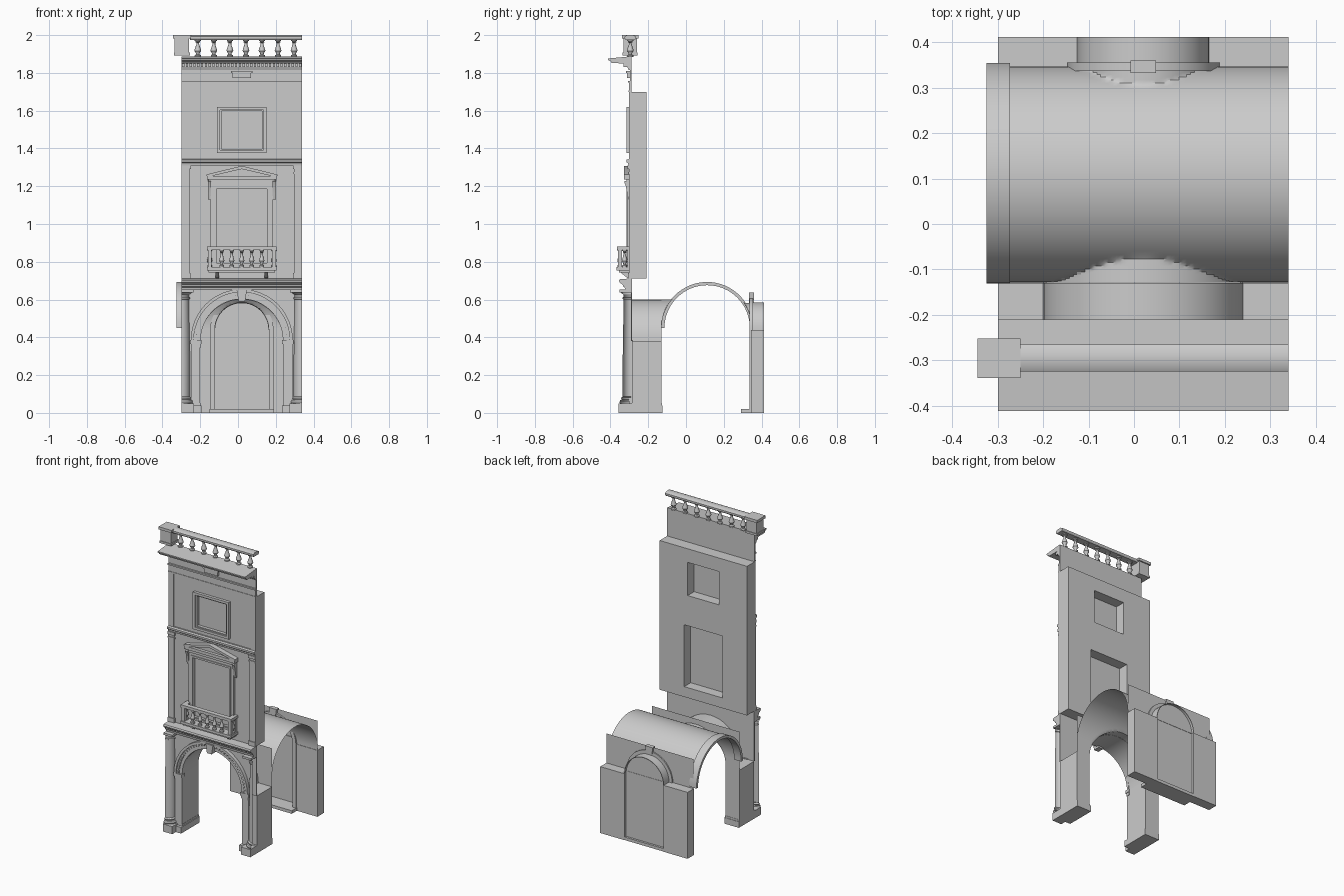
import bpy, bmesh
from math import sin, cos, pi, sqrt, radians
from mathutils import Vector

if "Cube" in bpy.data.objects:
    bpy.data.objects.remove(bpy.data.objects["Cube"])

CX = 0.02            # symmetry line of the facade bay
L, R = -0.30, 0.34   # bay edges


def finish(name, bm):
    bmesh.ops.remove_doubles(bm, verts=bm.verts, dist=1e-5)
    bmesh.ops.recalc_face_normals(bm, faces=bm.faces)
    me = bpy.data.meshes.new(name)
    bm.to_mesh(me)
    bm.free()
    for p in me.polygons:
        p.use_smooth = True
    me.set_sharp_from_angle(angle=radians(30))
    ob = bpy.data.objects.new(name, me)
    bpy.context.collection.objects.link(ob)
    return ob


def add_prism(bm, pts, axis, a, b):
    """Extrude an outline: axis 'y' takes (x,z) points, axis 'x' takes (y,z)."""
    mk = (lambda p, t: (p[0], t, p[1])) if axis == 'y' else (lambda p, t: (t, p[0], p[1]))
    f = bm.faces.new([bm.verts.new(mk(p, a)) for p in pts])
    if a != b:
        g = bmesh.ops.extrude_face_region(bm, geom=[f], use_keep_orig=True)
        d = Vector((0, b - a, 0)) if axis == 'y' else Vector((b - a, 0, 0))
        bmesh.ops.translate(bm, vec=d, verts=[v for v in g['geom'] if isinstance(v, bmesh.types.BMVert)])


def prism(name, pts, axis, a, b):
    bm = bmesh.new()
    add_prism(bm, pts, axis, a, b)
    return finish(name, bm)


def boxes(name, items, mirror=False):
    """Boxes as (x0,x1,y0,y1,z0,z1), optionally repeated across the symmetry line."""
    bm = bmesh.new()
    for x0, x1, y0, y1, z0, z1 in items:
        for p, q in [(x0, x1)] + ([(2 * CX - x1, 2 * CX - x0)] if mirror else []):
            add_prism(bm, [(p, z0), (q, z0), (q, z1), (p, z1)], 'y', y0, y1)
    return finish(name, bm)


def slab(name, xs, zs, holes, y0, y1):
    """Grid wall with some cells left open."""
    bm = bmesh.new()
    for i in range(len(xs) - 1):
        for j in range(len(zs) - 1):
            if (i, j) not in holes:
                bm.faces.new([bm.verts.new((xs[a], y0, zs[b])) for a, b in
                              ((i, j), (i + 1, j), (i + 1, j + 1), (i, j + 1))])
    bmesh.ops.remove_doubles(bm, verts=bm.verts, dist=1e-5)
    g = bmesh.ops.extrude_face_region(bm, geom=bm.faces[:], use_keep_orig=True)
    bmesh.ops.translate(bm, vec=(0, y1 - y0, 0),
                        verts=[v for v in g['geom'] if isinstance(v, bmesh.types.BMVert)])
    return finish(name, bm)


def frame(name, x0, x1, z0, z1, w, y0, y1):
    return slab(name, [x0, x0 + w, x1 - w, x1], [z0, z0 + w, z1 - w, z1], {(1, 1)}, y0, y1)


def arc(c, z, r, n=24, rev=False):
    pts = [(c - r * cos(pi * i / n), z + r * sin(pi * i / n)) for i in range(n + 1)]
    return pts[::-1] if rev else pts


def ring(name, c, z, r0, r1, a, b, axis='y', n=24):
    return prism(name, arc(c, z, r1, n) + arc(c, z, r0, n, True), axis, a, b)


def arch_wall(name, z0, z1, cz, r, y0, y1):
    pts = [(L, z0), (CX - r, z0)] + arc(CX, cz, r) + [(CX + r, z0), (R, z0), (R, z1), (L, z1)]
    if z0 == cz:
        pts = [(L, z0)] + arc(CX, cz, r) + [(R, z0), (R, z1), (L, z1)]
    return prism(name, pts, 'y', y0, y1)


def lathe(name, profile, spots, a0=0.0, a1=2 * pi, n=12):
    bm = bmesh.new()
    for x, y in spots:
        rows = [[bm.verts.new((x + r * cos(a0 + (a1 - a0) * k / n),
                               y + r * sin(a0 + (a1 - a0) * k / n), z)) for k in range(n + 1)]
                for r, z in profile]
        for p, q in zip(rows, rows[1:]):
            for k in range(n):
                bm.faces.new((p[k], p[k + 1], q[k + 1], q[k]))
    return finish(name, bm)


def baluster(z0, h, r):
    prof = [(.9, 0), (.9, .1), (.5, .15), (.55, .22), (1, .36), (.85, .48), (.42, .72),
            (.42, .82), (.75, .86), (.5, .9), (.9, .92), (.9, 1)]
    return [(a * r, z0 + b * h) for a, b in prof]


# --- ground floor: front arch, piers, columns
boxes("front_piers", [(L, -.20, -.285, -.13, .04, .38)], True)
boxes("pier_plinths", [(L, -.193, -.32, -.125, 0, .04), (L, -.198, -.30, -.128, .04, .052),
                       (L, -.232, -.357, -.29, 0, .05)], True)
boxes("pier_jambs", [(-.25, -.20, -.303, -.285, .05, .345)], True)
boxes("imposts", [(-.255, -.194, -.312, -.28, .365, .385),
                  (-.25, -.197, -.307, -.28, .345, .365)], True)
arch_wall("front_arch_wall", .38, .71, .38, .22, -.292, -.285)
arch_wall("vault_front_lunette_wall", .38, .635, .38, .22, -.13, -.13)
bm = bmesh.new()
pts = arc(CX, .38, .22)
for p, q in zip(pts, pts[1:]):
    bm.faces.new([bm.verts.new(v) for v in ((p[0], -.285, p[1]), (q[0], -.285, q[1]),
                                            (q[0], -.13, q[1]), (p[0], -.13, p[1]))])
finish("front_arch_soffit", bm)
ring("archivolt_inner", CX, .385, .218, .238, -.302, -.285)
ring("archivolt_outer", CX, .385, .254, .270, -.316, -.285)
ring("archivolt_middle", CX, .385, .238, .254, -.306, -.285)
bm = bmesh.new()
for i in range(36):                       # beads along the arch
    t = pi * (i + .5) / 36
    c, s = cos(t), sin(t)
    quad = [(CX + r * c - w * s, .385 + r * s + w * c)
            for r, w in ((.240, -.005), (.252, -.005), (.252, .005), (.240, .005))]
    add_prism(bm, quad, 'y', -.312, -.30)
finish("archivolt_beads", bm)
prism("front_keystone", [(.003, .59), (.037, .59), (.047, .65), (-.007, .65)], 'y', -.33, -.285)

col = [(.06, .05), (.062, .058), (.058, .068), (.05, .07), (.054, .08), (.045, .086), (.045, .3),
       (.040, .60), (.046, .603), (.046, .61), (.041, .613), (.041, .625), (.055, .637), (.055, .64)]
lathe("left_column", col, [(L, -.29)], -pi / 2, 0)
lathe("right_column", col, [(R, -.29)], pi, 1.5 * pi)
boxes("column_capitals", [(L, -.236, -.352, -.29, .638, .652)], True)
prism("first_floor_cornice", [(-.285, .65), (-.322, .65), (-.325, .665), (-.332, .668), (-.336, .68),
                              (-.352, .69), (-.355, .70), (-.35, .708), (-.285, .712)], 'x', L, R)

# --- vault with front and rear lunettes, and its end rib
def lun(x, cz, r):
    d = r * r - (x - CX) ** 2
    return cz + sqrt(d) if d > 0 else 0

bm = bmesh.new()
NX, NT = 72, 56
rows = []
for i in range(NX + 1):
    x = -.28 + (R + .28) * i / NX
    row = []
    for k in range(NT + 1):
        t = pi * k / NT
        z = .45 + .235 * sin(t)
        z = max(z, lun(x, .38, .22) if t < pi / 2 else lun(x, .44, .143))
        row.append(bm.verts.new((x, .109 - .238 * cos(t), z)))
    rows.append(row)
for p, q in zip(rows, rows[1:]):
    for k in range(NT):
        bm.faces.new((p[k], p[k + 1], q[k + 1], q[k]))
finish("groin_vault", bm)
ring("vault_rib", .112, .45, .226, .243, -.325, -.273, 'x', 32)

# --- rear wall with doorway
boxes("rear_piers", [(L, -.123, .345, .412, 0, .44)], True)
arch_wall("rear_lunette_wall", .44, .635, .44, .143, .348, .348)
ring("rear_arch_soffit", CX, .44, .141, .145, .348, .412)
ring("rear_archivolt", CX, .44, .143, .168, .337, .356)
boxes("rear_architrave", [(-.148, -.123, .337, .346, .02, .44)], True)
prism("rear_keystone", [(.0, .58), (.04, .58), (.048, .637), (-.008, .637)], 'y', .333, .36)
boxes("door_panel", [(-.123, .163, .392, .396, 0, .44)])
prism("door_tympanum", arc(CX, .44, .143), 'y', .392, .396)
boxes("door_transom", [(-.123, .163, .386, .398, .44, .455)])
boxes("door_step", [(-.15, .19, .292, .41, 0, .02)])

# --- upper wall with two window openings
slab("upper_wall", [L, -.12, -.095, .135, .16, R], [.712, .78, 1.19, 1.39, 1.61, 1.70],
     {(1, 1), (2, 1), (3, 1), (2, 3)}, -.295, -.21)
boxes("window_panes", [(-.12, .16, -.282, -.278, .78, 1.19), (-.095, .135, -.282, -.278, 1.39, 1.61)])

# first floor window: architrave, brackets, pediment
frame("lower_window_frame", -.145, .185, .765, 1.215, .028, -.309, -.29)
frame("lower_window_inner_frame", -.125, .165, .775, 1.197, .012, -.314, -.29)
prism("window_bracket_left", [(-.295, 1.13), (-.305, 1.13), (-.312, 1.16), (-.318, 1.2), (-.328, 1.225),
                              (-.295, 1.235)], 'x', -.16, -.143)
prism("window_bracket_right", [(-.295, 1.13), (-.305, 1.13), (-.312, 1.16), (-.318, 1.2), (-.328, 1.225),
                               (-.295, 1.235)], 'x', .183, .20)
boxes("pediment_base", [(-.155, .195, -.316, -.29, 1.215, 1.235), (-.165, .205, -.328, -.29, 1.235, 1.255)])
prism("pediment_field", [(-.15, 1.255), (.19, 1.255), (CX, 1.298)], 'y', -.308, -.29)
prism("pediment_rake", [(-.168, 1.255), (-.135, 1.255), (CX, 1.291), (.175, 1.255), (.208, 1.255),
                        (.208, 1.262), (CX, 1.308), (-.168, 1.262)], 'y', -.328, -.29)

# balcony
boxes("balcony_slab", [(-.165, .205, -.368, -.29, .755, .772), (-.155, .195, -.355, -.29, .742, .755)])
prism("balcony_bracket_left", [(-.29, .712), (-.31, .714), (-.345, .742), (-.29, .742)], 'x', -.12, -.10)
prism("balcony_bracket_right", [(-.29, .712), (-.31, .714), (-.345, .742), (-.29, .742)], 'x', .14, .16)
boxes("balcony_rail", [(-.165, .205, -.366, -.335, .862, .88), (-.165, -.135, -.336, -.29, .862, .88),
                       (.175, .205, -.336, -.29, .862, .88)])
boxes("balcony_posts", [(-.16, -.14, -.361, -.34, .77, .865), (-.16, -.14, -.31, -.29, .77, .865)], True)
lathe("balcony_balusters", baluster(.772, .092, .014),
      [(CX + .053 * i, -.350) for i in range(-2, 3)] + [(-.15, -.325), (.19, -.325)])

# first floor pilasters
boxes("upper_pilasters", [(L, -.257, -.303, -.29, .712, 1.31), (L, -.252, -.308, -.29, .712, .74),
                          (L, -.253, -.307, -.29, 1.265, 1.275), (L, -.25, -.31, -.29, 1.29, 1.31)], True)
prism("string_course", [(-.29, 1.31), (-.305, 1.31), (-.307, 1.322), (-.316, 1.328), (-.316, 1.34),
                        (-.29, 1.346)], 'x', L, R)

# top storey: recessed panel border and window frame
slab("panel_border", [L, -.262, .302, R], [1.34, 1.346, 1.695, 1.75], {(1, 1)}, -.301, -.29)
frame("upper_window_frame", -.112, .152, 1.375, 1.62, .016, -.314, -.29)
frame("upper_window_inner_frame", -.098, .138, 1.388, 1.607, .010, -.306, -.285)

# --- crowning entablature
boxes("frieze_wall", [(L, R, -.297, -.289, 1.70, 1.87)])
boxes("frieze_band", [(L, R, -.308, -.29, 1.748, 1.758), (L, R, -.304, -.29, 1.70, 1.706)])
boxes("frieze_plaque", [(-.03, .07, -.312, -.29, 1.772, 1.80), (-.036, .076, -.318, -.29, 1.80, 1.81)])
prism("crown_cornice", [(-.289, 1.815), (-.304, 1.815), (-.31, 1.83), (-.316, 1.832), (-.316, 1.85),
                        (-.395, 1.852), (-.398, 1.86), (-.412, 1.868), (-.412, 1.876), (-.289, 1.888)],
      'x', L, R)
boxes("dentils", [(L + .004 + .02 * i, L + .016 + .02 * i, -.332, -.31, 1.832, 1.85) for i in range(32)])

# --- roof balustrade
boxes("corner_post", [(-.336, -.26, -.332, -.26, 1.905, 1.982), (-.345, -.25, -.339, -.252, 1.982, 2.0),
                      (-.34, -.255, -.336, -.256, 1.893, 1.907)])
prism("roof_rail", [(-.27, 1.975), (-.32, 1.975), (-.325, 1.983), (-.325, 1.992), (-.31, 2.0),
                    (-.28, 2.0), (-.265, 1.992), (-.265, 1.983)], 'x', -.255, R)
lathe("roof_balusters", baluster(1.884, .092, .018), [(-.213 + .085 * i, -.295) for i in range(7)])
